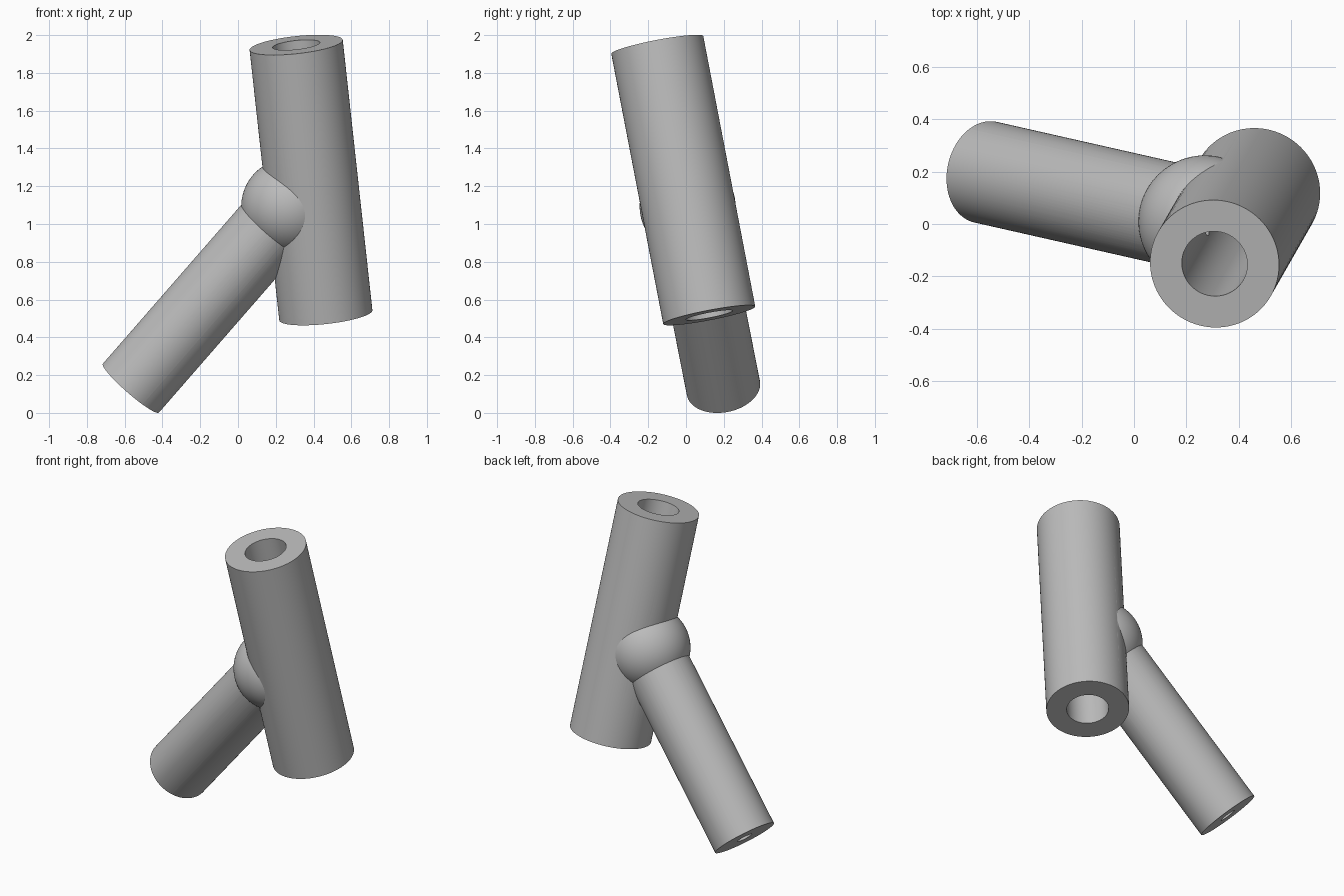
import bpy
from mathutils import Vector

if "Cube" in bpy.data.objects:
    bpy.data.objects.remove(bpy.data.objects["Cube"], do_unlink=True)

grey = bpy.data.materials.new("plain grey")
grey.use_nodes = True
colour = (0.5, 0.5, 0.5, 1)
grey.diffuse_color = colour
grey.node_tree.nodes["Principled BSDF"].inputs["Base Color"].default_value = colour


def rod(name, start, end, radius, sides=96, overrun=0.0):
    """Cylinder between two points, optionally extended past both ends."""
    axis = (end - start).normalized()
    bpy.ops.mesh.primitive_cylinder_add(
        vertices=sides, radius=radius,
        depth=(end - start).length + 2 * overrun,
        location=(start + end) / 2,
        rotation=axis.to_track_quat('Z', 'Y').to_euler())
    obj = bpy.context.object
    obj.name = name
    obj.data.materials.append(grey)
    return obj


def combine(target, other, operation):
    """Apply a boolean and discard the second solid."""
    mod = target.modifiers.new(operation.title(), 'BOOLEAN')
    mod.operation = operation
    mod.solver = 'EXACT'
    mod.object = other
    bpy.ops.object.select_all(action='DESELECT')
    bpy.context.view_layer.objects.active = target
    target.select_set(True)
    bpy.ops.object.modifier_apply(modifier=mod.name)
    bpy.data.objects.remove(other, do_unlink=True)


# Key points of the two tubes
main_low = Vector((0.465, 0.123, 0.517))
main_high = Vector((0.308, -0.152, 1.948))
branch_low = Vector((-0.567, 0.198, 0.131))
branch_axis = Vector((0.65, -0.147, 0.746)).normalized()
joint = branch_low + branch_axis * 1.29

# Thick main tube, narrower branch and ball joint
body = rod("pipe_junction", main_low, main_high, 0.248)
branch = rod("branch_tube", branch_low, joint, 0.197)
bpy.ops.mesh.primitive_uv_sphere_add(
    segments=96, ring_count=48, radius=0.254, location=joint,
    rotation=branch_axis.to_track_quat('Z', 'Y').to_euler())
ball = bpy.context.object
ball.name = "ball_joint"
ball.data.materials.append(grey)
combine(branch, ball, 'UNION')
combine(body, branch, 'UNION')

# Bores through both tubes
main_bore = rod("main_bore", main_low, main_high, 0.126, 64, 0.1)
combine(body, main_bore, 'DIFFERENCE')
branch_bore = rod("branch_bore", branch_low - branch_axis * 0.1,
                  joint + branch_axis * 0.12, 0.049, 48)
combine(body, branch_bore, 'DIFFERENCE')

bpy.ops.object.select_all(action='DESELECT')
body.select_set(True)
bpy.context.view_layer.objects.active = body
bpy.ops.object.shade_smooth_by_angle(angle=0.5)
